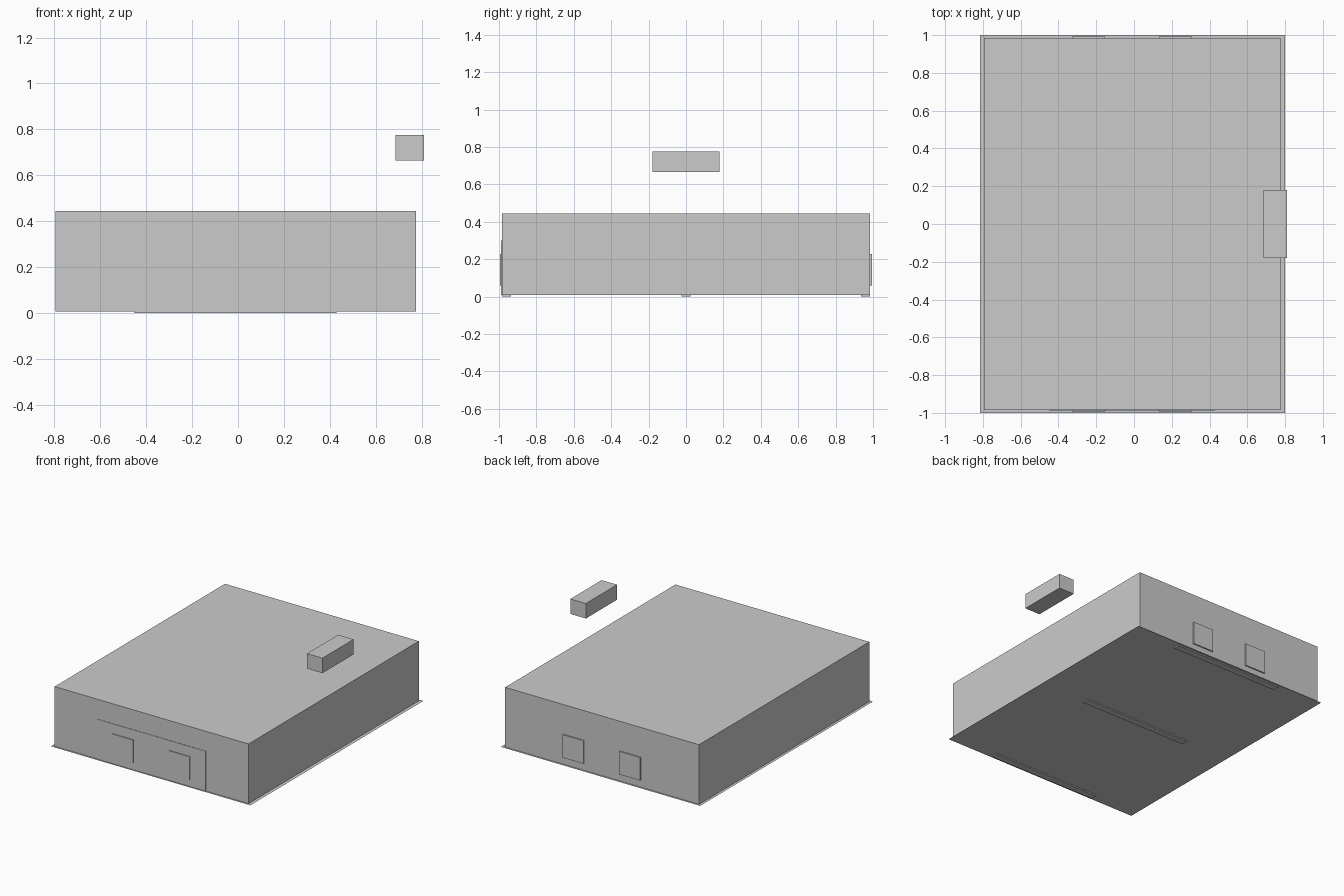
import bpy

cube = bpy.data.objects.get("Cube")
if cube:
    bpy.data.objects.remove(cube, do_unlink=True)

# One plain grey for the whole building
GREY = (0.6, 0.6, 0.6, 1.0)
grey = bpy.data.materials.new("plain_grey")
grey.use_nodes = True
grey.diffuse_color = GREY
for node in grey.node_tree.nodes:
    if node.type == 'BSDF_PRINCIPLED':
        node.inputs["Base Color"].default_value = GREY


def finish(name):
    obj = bpy.context.object
    obj.name = name
    obj.data.materials.append(grey)
    bpy.ops.object.transform_apply(location=True, rotation=True, scale=True)
    return obj


def box(name, xs, ys, zs):
    """Box from its extents along each axis."""
    bpy.ops.mesh.primitive_cube_add(
        size=1, location=[sum(r) / 2 for r in (xs, ys, zs)])
    bpy.context.object.scale = [r[1] - r[0] for r in (xs, ys, zs)]
    return finish(name)


GROUND = 0.008
WALL = 0.985
STRIP_X = (-0.45, 0.43)

# Main block
box("main_block", (-0.795, 0.775), (-WALL, WALL), (GROUND, 0.445))

# Thin sheet under the block, slightly wider than it
bpy.ops.mesh.primitive_plane_add(size=1, location=(-0.0075, 0, GROUND))
bpy.context.object.scale = (1.615, 2, 1)
finish("base_sheet")

# Floating box above the left side
box("floating_box", (0.685, 0.81), (-0.18, 0.18), (0.665, 0.775))

# Wide plate on the front wall
box("front_plate", STRIP_X, (-WALL - 0.003, -WALL), (GROUND, 0.30))

# Two raised panels on the front wall and two on the back wall
for side, ys in (("front", (-WALL - 0.009, -WALL)), ("back", (WALL, WALL + 0.009))):
    for hand, xs in (("right", (-0.325, -0.155)), ("left", (0.135, 0.305))):
        box(f"{side}_panel_{hand}", xs, ys, (0.06, 0.228))

# Runners below the base sheet
for name, y in (("front", -0.96), ("middle", 0), ("back", 0.96)):
    box(f"{name}_runner", STRIP_X, (y - 0.024, y + 0.024), (0, GROUND))
